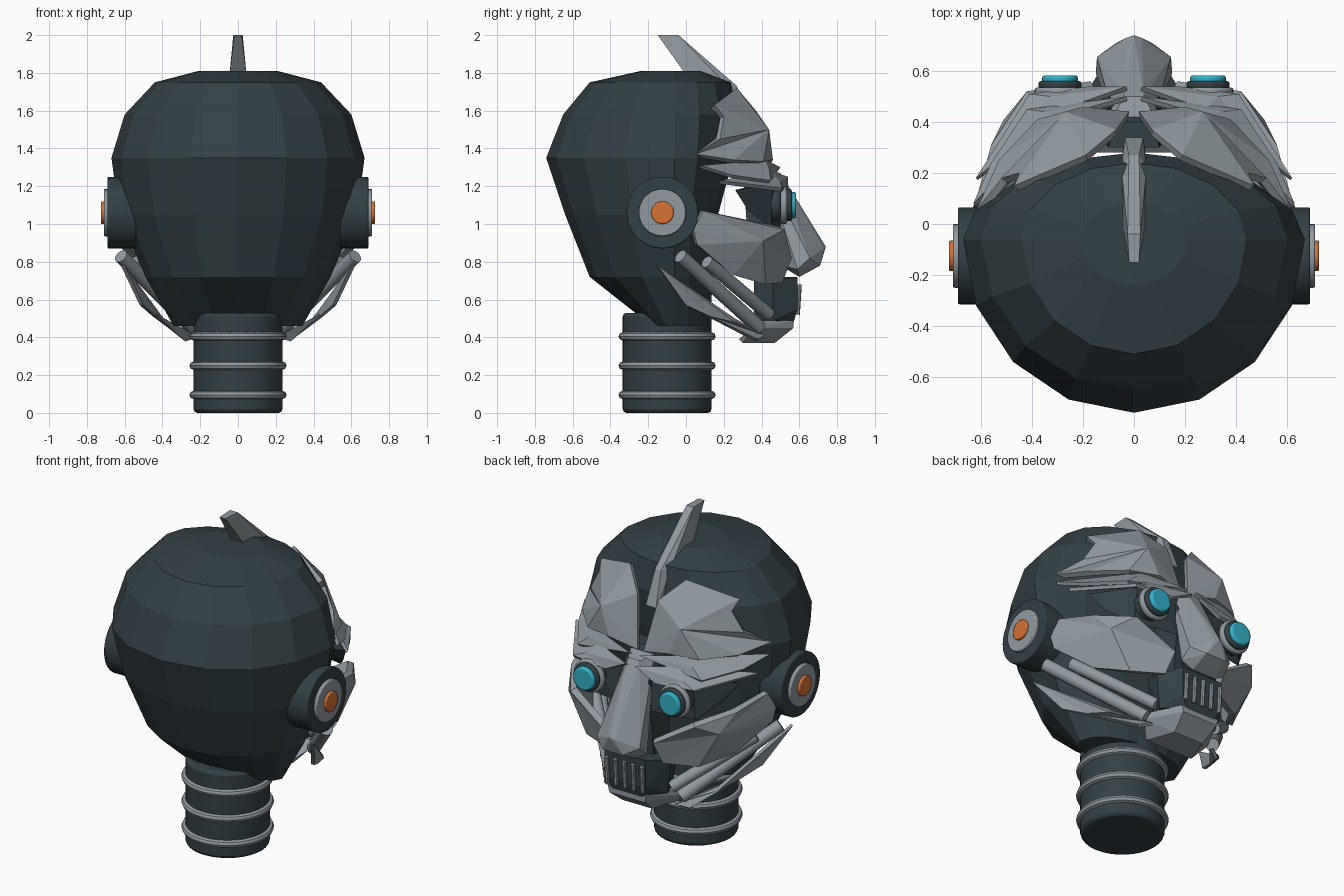
import bpy, bmesh, math
from mathutils import Vector

if "Cube" in bpy.data.objects:
    bpy.data.objects.remove(bpy.data.objects["Cube"])


def material(name, rgb):
    mat = bpy.data.materials.new(name)
    mat.use_nodes = True
    mat.diffuse_color = (*rgb, 1)
    mat.node_tree.nodes["Principled BSDF"].inputs["Base Color"].default_value = (*rgb, 1)
    return mat


DARK = material("dark slate", (.034, .052, .061))
STEEL = material("steel grey", (.28, .32, .35))
ORANGE = material("orange", (.68, .165, .034))
CYAN = material("cyan", (.033, .44, .59))


def finish(name, bm, mat, mirror=False):
    mesh = bpy.data.meshes.new(name)
    bm.to_mesh(mesh)
    bm.free()
    mesh.materials.append(mat)
    obj = bpy.data.objects.new(name, mesh)
    bpy.context.collection.objects.link(obj)
    if mirror:
        obj.modifiers.new("Mirror", "MIRROR").use_mirror_merge = False
    return obj


def armour(name, peak, outline, thickness=.03):
    """Faceted plate: a raised peak fanned out to an outline, mirrored."""
    bm = bmesh.new()
    top = bm.verts.new(peak)
    rim = [bm.verts.new(p) for p in outline]
    for a, b in zip(rim, rim[1:] + rim[:1]):
        bm.faces.new((top, a, b))
    bm.normal_update()
    outward = Vector(peak) - Vector((0, -.1, 1))
    if sum(f.normal.dot(outward) * f.calc_area() for f in bm.faces) < 0:
        bmesh.ops.reverse_faces(bm, faces=bm.faces[:])
    obj = finish(name, bm, STEEL, True)
    solid = obj.modifiers.new("Thickness", "SOLIDIFY")
    solid.thickness, solid.offset = thickness, -1


def block(name, points, mat, centred=True):
    """Faceted solid: hull of points, symmetric or mirrored as a pair."""
    bm = bmesh.new()
    for x, y, z in points:
        bm.verts.new((x, y, z))
        if centred and x:
            bm.verts.new((-x, y, z))
    bmesh.ops.convex_hull(bm, input=bm.verts[:])
    bmesh.ops.delete(bm, geom=[v for v in bm.verts if not v.link_faces], context="VERTS")
    bmesh.ops.recalc_face_normals(bm, faces=bm.faces[:])
    finish(name, bm, mat, not centred)


def rod(name, start, end, radius, mat, sides=32, bevel=0, mirror=True):
    """Cylinder between two points."""
    start, end = Vector(start), Vector(end)
    bm = bmesh.new()
    bmesh.ops.create_cone(bm, cap_ends=True, segments=sides, radius1=radius,
                          radius2=radius, depth=(end - start).length)
    turn = (end - start).to_track_quat("Z", "Y").to_matrix().to_4x4()
    bmesh.ops.transform(bm, matrix=turn, verts=bm.verts)
    bmesh.ops.translate(bm, vec=(start + end) / 2, verts=bm.verts)
    obj = finish(name, bm, mat, mirror)
    if bevel:
        mod = obj.modifiers.new("Bevel", "BEVEL")
        mod.width, mod.segments = bevel, 2
    smooth(obj)


def smooth(obj):
    bpy.ops.object.select_all(action="DESELECT")
    obj.select_set(True)
    bpy.context.view_layer.objects.active = obj
    bpy.ops.object.shade_smooth_by_angle(angle=math.radians(35))


# Cranium: rings of height, half width, back and front around a fixed axis
AXIS = -.06
bm = bmesh.new()
rings = []
for z, half, back, front in [(.46, .34, -.18, .13), (.72, .49, -.51, .14),
                             (1.05, .63, -.64, .17), (1.35, .67, -.74, .25),
                             (1.58, .6, -.65, .28), (1.75, .44, -.51, .24),
                             (1.81, .21, -.24, .08)]:
    ring = []
    for i in range(16):
        side = math.sin(math.tau * i / 16)
        reach = front - AXIS if side > 0 else AXIS - back
        ring.append(bm.verts.new((half * math.cos(math.tau * i / 16), AXIS + reach * side, z)))
    rings.append(ring)
for low, high in zip(rings, rings[1:]):
    for i in range(16):
        j = (i + 1) % 16
        bm.faces.new((low[i], low[j], high[j], high[i]))
bm.faces.new(rings[0][::-1])
bm.faces.new(rings[-1])
bmesh.ops.recalc_face_normals(bm, faces=bm.faces[:])
finish("cranium", bm, DARK)

# Neck with steel rings
rod("neck", (0, -.1, 0), (0, -.1, .53), .235, DARK, bevel=.02, mirror=False)
for i, z in enumerate((.095, .25, .405)):
    bpy.ops.mesh.primitive_torus_add(location=(0, -.1, z), major_radius=.235,
                                     minor_radius=.022, major_segments=40, minor_segments=8)
    bpy.context.object.name = f"neck_ring_{i + 1}"
    bpy.context.object.data.materials.append(STEEL)
    smooth(bpy.context.object)

# Ear discs
for name, inner, outer, radius, mat in [("ear_housing", .54, .69, .19, DARK),
                                        ("ear_ring", .68, .71, .125, STEEL),
                                        ("ear_cap", .7, .725, .06, ORANGE)]:
    rod(name, (inner, -.125, 1.06), (outer, -.125, 1.06), radius, mat, bevel=.006)

# Eyes
for name, back, front, radius, mat in [("eye_barrel", .4, .5, .085, DARK),
                                       ("eye_rim", .5, .535, .1, STEEL),
                                       ("eye_collar", .53, .56, .085, DARK),
                                       ("eye_lens", .55, .583, .07, CYAN)]:
    rod(name, (.29, back, 1.1), (.29, front, 1.1), radius, mat, bevel=.01)

# Dark inner face and eye sockets
block("inner_face", [(.1, .3, 1.32), (.07, .4, 1.32), (.13, .34, .72),
                     (.13, .5, .72), (.1, .5, 1.15)], DARK)
block("eye_socket", [(.06, .47, 1.23), (.36, .46, 1.21), (.55, .26, 1.18), (.48, .33, 1.07),
                     (.38, .45, .98), (.1, .5, .98), (.3, .34, 1.1)], DARK, False)

# Crest spike
block("crest", [(.02, -.15, 2), (.025, -.04, 2), (.02, .27, 1.73), (.05, .22, 1.73),
                (.035, .34, 1.53), (.05, .25, 1.55), (.045, 0, 1.79)], STEEL)

# Forehead and brow plates
armour("forehead_plate", (.27, .44, 1.5),
       [(.02, .44, 1.3), (.07, .37, 1.6), (.19, .27, 1.72), (.47, .15, 1.63),
        (.45, .2, 1.57), (.52, .18, 1.45), (.62, .05, 1.37), (.53, .25, 1.34),
        (.38, .41, 1.33), (.2, .46, 1.34)])
armour("upper_brow", (.35, .44, 1.29),
       [(.03, .5, 1.3), (.3, .42, 1.34), (.63, .08, 1.31), (.56, .24, 1.26), (.42, .45, 1.23)],
       thickness=.02)
armour("lower_brow", (.33, .5, 1.22),
       [(.03, .54, 1.25), (.28, .45, 1.28), (.62, .18, 1.23), (.41, .51, 1.19),
        (.17, .54, 1.18)], thickness=.02)

# Nose
block("nose", [(.08, .42, 1.29), (.04, .5, 1.27), (.035, .57, 1.15), (0, .74, .88),
               (.03, .73, .87), (.145, .655, .82), (.07, .71, .78), (.15, .59, .76),
               (.08, .6, .72), (.07, .5, .78)], STEEL)

# Cheek plates
armour("cheek_plate", (.51, .41, .91),
       [(.62, .09, 1.07), (.56, .31, 1.02), (.42, .52, .97), (.17, .56, .82), (.2, .51, .69),
        (.38, .42, .68), (.5, .25, .73), (.63, .06, .89), (.64, .04, .97)], thickness=.04)

# Mouth, teeth and chin
block("mouth", [(.2, .36, .72), (.22, .46, .7), (.14, .59, .72), (.14, .59, .55),
                (.2, .46, .49), (.16, .36, .49), (.1, .57, .48)], DARK)
for i in range(5):
    x = (i - 2) * .06
    rod(f"tooth_{i + 1}", (x, .59, .52), (x, .6, .68), .013, STEEL, sides=8, mirror=False)
block("chin", [(.21, .4, .49), (.13, .57, .49), (.12, .57, .45), (.23, .36, .45),
               (.16, .28, .39), (.1, .47, .37), (.16, .3, .37)], STEEL)

# Jaw rods and the pointed guard beneath them
rod("outer_jaw_rod", (.62, -.03, .83), (.24, .39, .45), .038, STEEL, sides=12)
rod("inner_jaw_rod", (.55, .11, .8), (.21, .44, .52), .035, STEEL, sides=12)
armour("jaw_guard", (.45, .13, .51),
       [(.62, -.15, .78), (.52, 0, .57), (.29, .38, .39), (.22, .42, .41), (.4, .26, .48)],
       thickness=.02)
